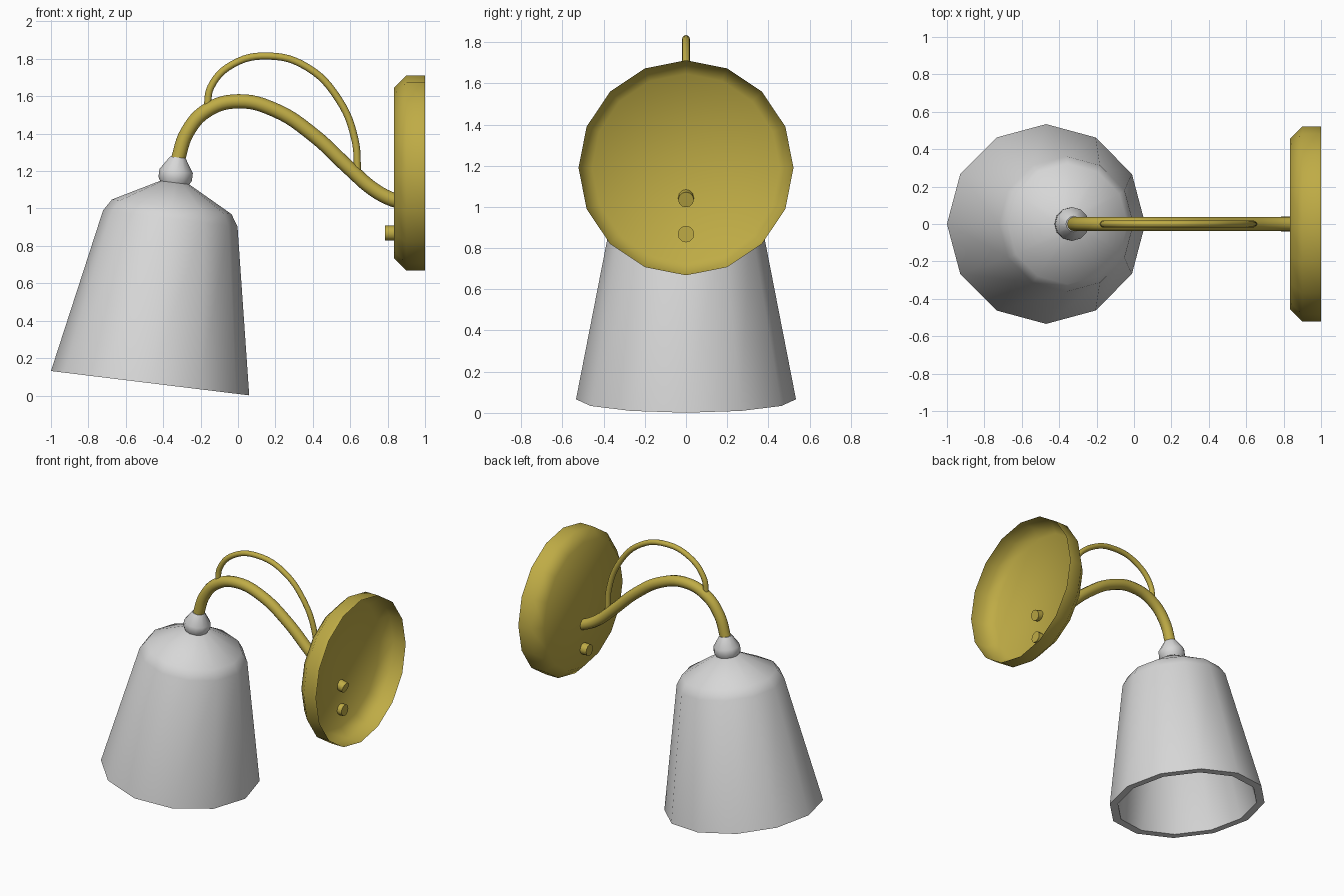
import bpy, bmesh, math
from mathutils import Matrix, Vector

if "Cube" in bpy.data.objects:
    bpy.data.objects.remove(bpy.data.objects["Cube"])


def material(name, rgb):
    m = bpy.data.materials.new(name)
    m.diffuse_color = (*rgb, 1)
    m.use_nodes = True
    m.node_tree.nodes["Principled BSDF"].inputs["Base Color"].default_value = m.diffuse_color
    return m


GREY = material("light grey", (0.68, 0.68, 0.68))
GOLD = material("brass gold", (0.52, 0.41, 0.06))


def finish(name, mesh, mat, angle):
    mesh.materials.clear()
    mesh.materials.append(mat)
    for p in mesh.polygons:
        p.use_smooth = True
    mesh.set_sharp_from_angle(angle=math.radians(angle))
    ob = bpy.data.objects.new(name, mesh)
    bpy.context.collection.objects.link(ob)
    return ob


def lathe(name, profile, sides, matrix, mat, angle=40, flip=False):
    """Revolve (radius, height) points around local z; radius 0 makes a pole."""
    bm = bmesh.new()
    rings = []
    for r, h in profile:
        n = 1 if r == 0 else sides
        rings.append([bm.verts.new((r * math.cos(2 * math.pi * i / sides),
                                    r * math.sin(2 * math.pi * i / sides), h))
                      for i in range(n)])
    for a, b in zip(rings, rings[1:]):
        for i in range(sides):
            j = (i + 1) % sides
            quad = [a[i % len(a)], a[j % len(a)], b[j % len(b)], b[i % len(b)]]
            bm.faces.new(list(dict.fromkeys(quad)))
    if flip:
        bmesh.ops.reverse_faces(bm, faces=bm.faces[:])
    bm.transform(matrix)
    mesh = bpy.data.meshes.new(name)
    bm.to_mesh(mesh)
    bm.free()
    return finish(name, mesh, mat, angle)


def tube(name, points, radius, mat):
    """Round tube through (x, z) points in the y = 0 plane."""
    cu = bpy.data.curves.new(name + "_path", 'CURVE')
    cu.dimensions = '3D'
    cu.bevel_depth, cu.bevel_resolution = radius, 4
    cu.use_fill_caps = True
    cu.resolution_u = 6
    sp = cu.splines.new('BEZIER')
    sp.bezier_points.add(len(points) - 1)
    for bp, (x, z) in zip(sp.bezier_points, points):
        bp.co = (x, 0, z)
        bp.handle_left_type = bp.handle_right_type = 'AUTO'
    tmp = bpy.data.objects.new(name + "_path", cu)
    bpy.context.collection.objects.link(tmp)
    bpy.context.view_layer.update()
    dg = bpy.context.evaluated_depsgraph_get()
    mesh = bpy.data.meshes.new_from_object(tmp.evaluated_get(dg))
    bpy.data.objects.remove(tmp)
    return finish(name, mesh, mat, 40)


# Tilted axis shared by shade and joint
tilt = Matrix.Translation((-0.47, 0, 0.066)) @ Matrix.Rotation(math.radians(7), 4, 'Y')

# Lamp shade: hollow, thick rim
lathe("shade", [(0, 1.03), (0.06, 1.03), (0.28, 0.90), (0.315, 0.85), (0.478, 0),
                (0.534, 0), (0.362, 0.887), (0.322, 0.95), (0.075, 1.082), (0, 1.082)],
      12, tilt, GREY, flip=True)
bpy.data.objects["shade"].data.flip_normals()

# Ball joint between shade and arm
lathe("ball_joint", [(0, 1.06), (0.07, 1.065), (0.09, 1.10), (0.09, 1.142),
                     (0.042, 1.216), (0, 1.216)], 12, tilt, GREY, angle=50)

# Wall plate: open-backed dish, axis along x
to_wall = Matrix.Translation((0, 0, 1.19)) @ Matrix.Rotation(math.radians(90), 4, 'Y')
lathe("wall_plate", [(0, 0.835), (0.456, 0.835), (0.522, 0.90), (0.522, 1.0)],
      16, to_wall, GOLD, angle=60)

# Small knob on the plate, poking through to the back
knob = Matrix.Translation((0, 0, 0.868)) @ Matrix.Rotation(math.radians(90), 4, 'Y')
lathe("knob", [(0, 0.785), (0.04, 0.785), (0.04, 0.87), (0, 0.87)], 12, knob, GOLD)

# Main curved arm
tube("arm", [(-0.325, 1.25), (-0.27, 1.41), (-0.165, 1.525), (0, 1.573), (0.2, 1.525),
             (0.4, 1.395), (0.6, 1.21), (0.72, 1.105), (0.82, 1.05), (0.875, 1.035)],
     0.038, GOLD)

# Thin decorative loop
tube("loop", [(-0.165, 1.54), (-0.145, 1.65), (-0.03, 1.77), (0.165, 1.815),
              (0.37, 1.755), (0.54, 1.58), (0.625, 1.37), (0.64, 1.19)], 0.019, GOLD)

# Consistent outward normals on the closed parts
for name in ("shade", "ball_joint", "knob"):
    me = bpy.data.objects[name].data
    bm = bmesh.new()
    bm.from_mesh(me)
    bmesh.ops.recalc_face_normals(bm, faces=bm.faces[:])
    bm.to_mesh(me)
    bm.free()
# Dish faces away from the wall
me = bpy.data.objects["wall_plate"].data
if me.polygons[0].normal.x > 0:
    me.flip_normals()
